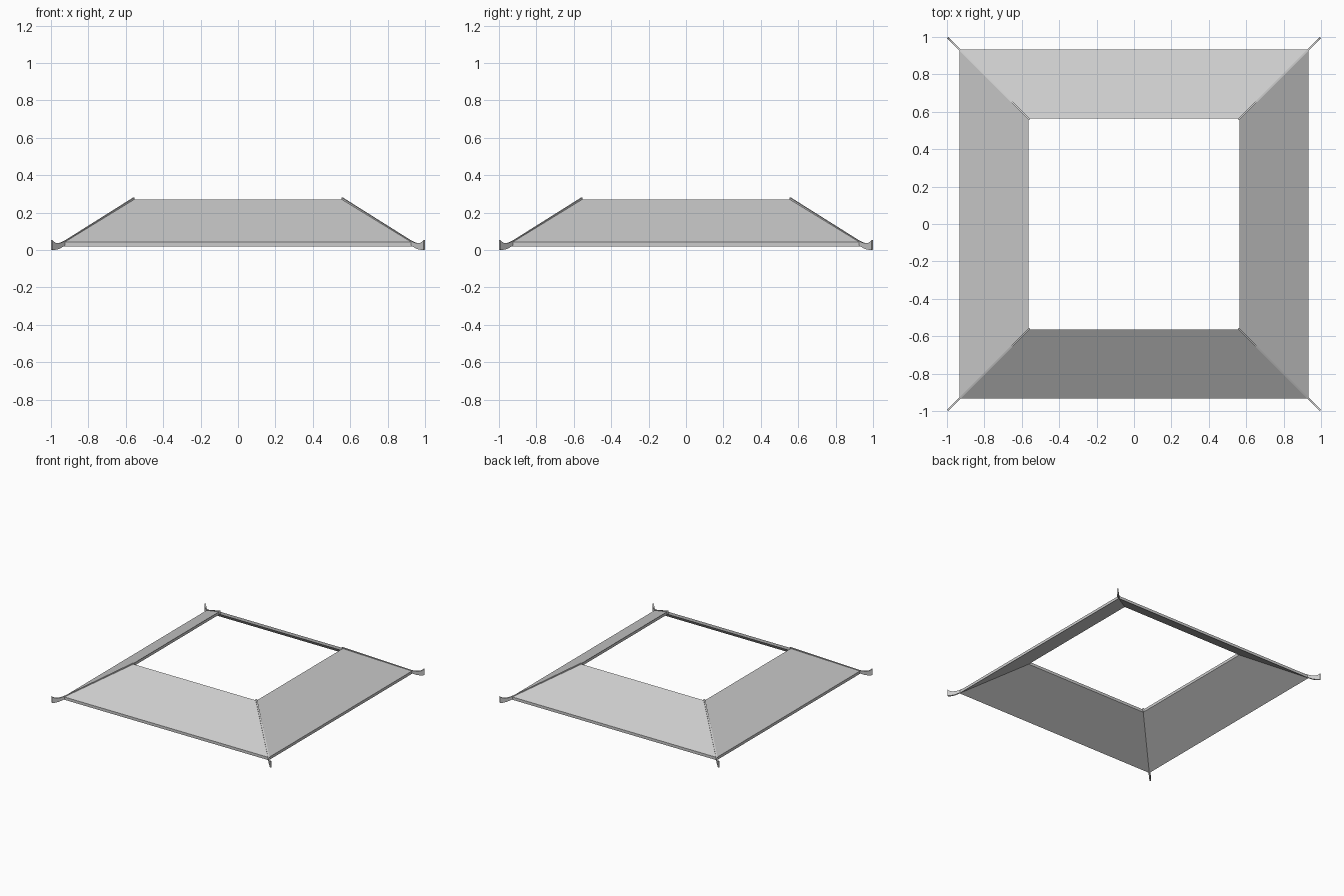
import bpy, bmesh, math
from mathutils import Matrix, Vector

if "Cube" in bpy.data.objects:
    bpy.data.objects.remove(bpy.data.objects["Cube"])

OUT, INN = 0.933, 0.563          # eave and opening half-widths


def make_object(name, bm):
    bmesh.ops.recalc_face_normals(bm, faces=bm.faces)
    me = bpy.data.meshes.new(name)
    bm.to_mesh(me)
    bm.free()
    ob = bpy.data.objects.new(name, me)
    bpy.context.collection.objects.link(ob)
    return ob


# Sloped roof skirt: slab section swept around the square
section = [(OUT, 0.02), (OUT, 0.043), (INN, 0.27), (INN, 0.247)]
bm = bmesh.new()
rings = [[bm.verts.new((sx * r, sy * r, z))
          for sx, sy in ((-1, -1), (1, -1), (1, 1), (-1, 1))]
         for r, z in section]
for i in range(4):
    a, b = rings[i], rings[(i + 1) % 4]
    for k in range(4):
        n = (k + 1) % 4
        bm.faces.new((a[k], a[n], b[n], b[k]))
make_object("roof_skirt", bm)

# Hip ridge with upturned tail: (distance along x and y, top z, bottom z)
stations = [(0.558, 0.280, 0.252), (0.926, 0.049, 0.026), (0.940, 0.042, 0.017),
            (0.953, 0.038, 0.009), (0.967, 0.036, 0.004), (0.980, 0.039, 0.001),
            (0.989, 0.045, 0.0), (0.996, 0.054, 0.003)]
HALF = 0.0055
side = Vector((-1, 1, 0)).normalized() * HALF
for c, label in enumerate(("back_right", "back_left", "front_left", "front_right")):
    bm = bmesh.new()
    rot = Matrix.Rotation(c * math.pi / 2, 4, 'Z')
    loops = []
    for d, top, bot in stations:
        loops.append([bm.verts.new(rot @ (Vector((d, d, z)) + side * s))
                      for z, s in ((bot, -1), (top, -1), (top, 1), (bot, 1))])
    for a, b in zip(loops, loops[1:]):
        for k in range(4):
            n = (k + 1) % 4
            bm.faces.new((a[k], a[n], b[n], b[k]))
    bm.faces.new(loops[0])
    bm.faces.new(loops[-1])
    make_object("hip_ridge_" + label, bm)
